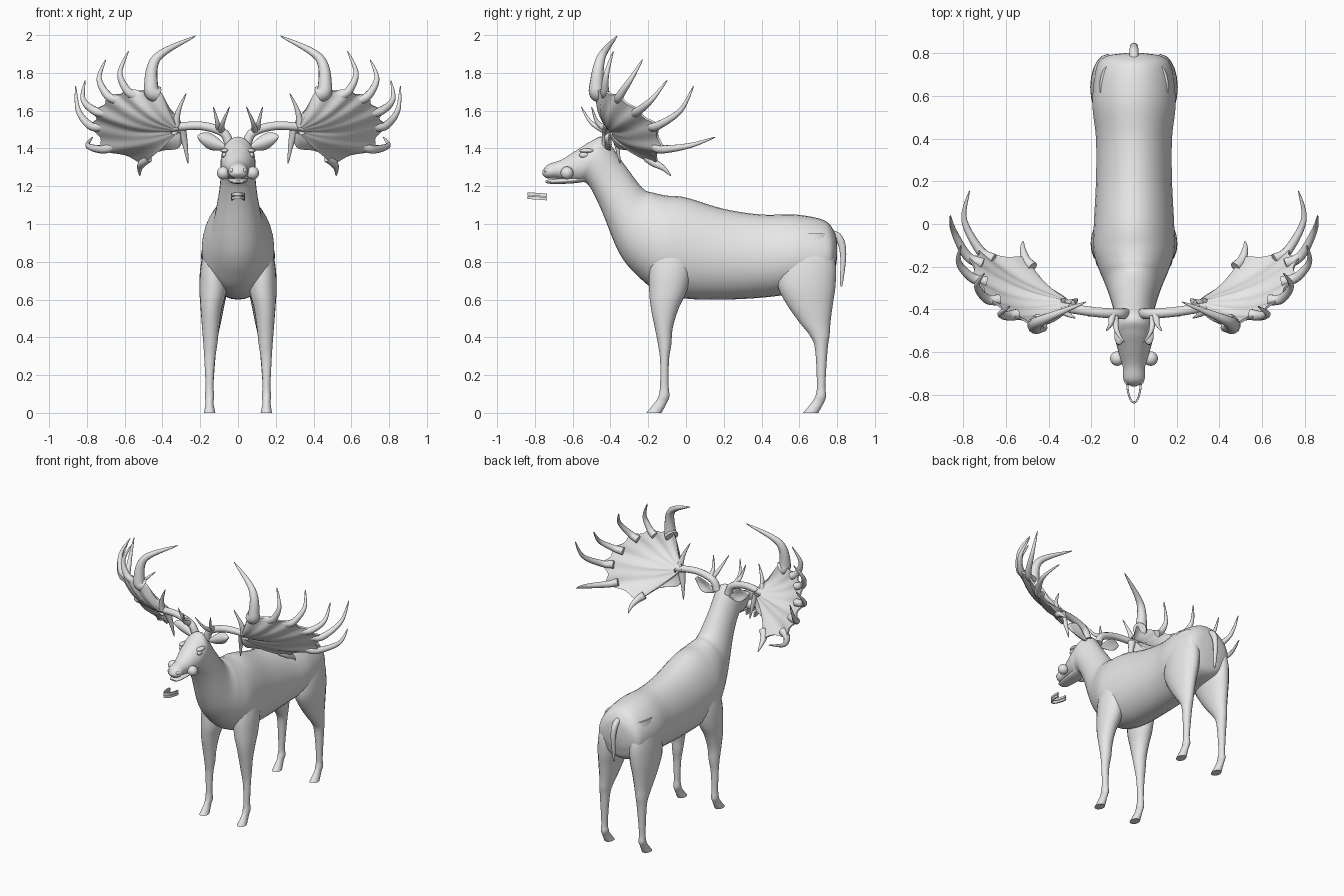
import bpy, bmesh, math
from mathutils import Vector

if "Cube" in bpy.data.objects:
    bpy.data.objects.remove(bpy.data.objects["Cube"])

hide = bpy.data.materials.new("pale grey")
hide.diffuse_color = (0.8, 0.8, 0.8, 1)
hide.use_nodes = True
hide.node_tree.nodes["Principled BSDF"].inputs["Base Color"].default_value = hide.diffuse_color


def finish(name, bm, mirror=False, angle=60):
    """Turn a bmesh into a smooth shaded part."""
    bmesh.ops.recalc_face_normals(bm, faces=bm.faces)
    me = bpy.data.meshes.new(name)
    bm.to_mesh(me)
    bm.free()
    ob = bpy.data.objects.new(name, me)
    bpy.context.collection.objects.link(ob)
    me.materials.append(hide)
    bpy.ops.object.select_all(action='DESELECT')
    bpy.context.view_layer.objects.active = ob
    ob.select_set(True)
    bpy.ops.object.shade_smooth_by_angle(angle=math.radians(angle))
    if mirror:
        ob.modifiers.new("mirror", 'MIRROR').use_mirror_merge = False


def smooth(rows, n):
    """Catmull-Rom interpolation of rows of numbers."""
    out = []
    for i in range(len(rows) - 1):
        p = [rows[max(i - 1, 0)], rows[i], rows[i + 1], rows[min(i + 2, len(rows) - 1)]]
        for s in range(n):
            t = s / n
            out.append([0.5 * (2 * b + (c - a) * t + (2 * a - 5 * b + 4 * c - d) * t * t
                               + (3 * b - a - 3 * c + d) * t ** 3) for a, b, c, d in zip(*p)])
    out.append(list(rows[-1]))
    return out


def skin(bm, rings):
    """Bridge rings of points and close both ends."""
    vs = [[bm.verts.new(p) for p in r] for r in rings]
    k = len(vs[0])
    for a, b in zip(vs, vs[1:]):
        for i in range(k):
            bm.faces.new((a[i], a[(i + 1) % k], b[(i + 1) % k], b[i]))
    bm.faces.new(vs[0])
    bm.faces.new(vs[-1][::-1])


def angles(k):
    return [2 * math.pi * i / k for i in range(k)]


def trunk(name, rows, taper):
    """Loft of ovals: top y, top z, bottom y, bottom z, half width."""
    rings = [[(w * math.cos(a) * (1 - taper * math.sin(a)),
               (ty + by) / 2 + (ty - by) / 2 * math.sin(a),
               (tz + bz) / 2 + (tz - bz) / 2 * math.sin(a)) for a in angles(32)]
             for ty, tz, by, bz, w in smooth(rows, 6)]
    bm = bmesh.new()
    skin(bm, rings)
    finish(name, bm)


def leg(name, rows, shift):
    """Loft of level ovals (z, y range, x range) ending in a shared hoof."""
    hoof = [(.15, -.137, -.092, .13, .172), (.09, -.145, -.088, .126, .175),
            (.055, -.165, -.1, .13, .172), (0, -.21, -.13, .12, .18)]
    rows = rows + [(z, a + shift, b + shift, c, d) for z, a, b, c, d in hoof]
    rings = [[((x0 + x1) / 2 + (x1 - x0) / 2 * math.cos(a),
               (y0 + y1) / 2 + (y1 - y0) / 2 * math.sin(a), max(z, 0)) for a in angles(20)]
             for z, y0, y1, x0, x1 in smooth(rows, 5)]
    bm = bmesh.new()
    skin(bm, rings)
    finish(name, bm, True)


def tube(bm, path, r0, r1=.002, power=1.0, k=12):
    """Tube along a smooth path, its radius running from r0 to r1."""
    pts = [Vector(p) for p in smooth(path, 7)]
    rings, side, last = [], None, len(pts) - 1
    for i, p in enumerate(pts):
        d = (pts[min(i + 1, last)] - pts[max(i - 1, 0)]).normalized()
        side = (d.orthogonal() if side is None else side - d * side.dot(d)).normalized()
        up = d.cross(side)
        r = r0 + (r1 - r0) * (i / last) ** power
        rings.append([p + r * (side * math.cos(a) + up * math.sin(a)) for a in angles(k)])
    skin(bm, rings)


# body, neck and head in one skin
trunk("body", [
    (.80, .90, .80, .82, .04), (.785, .96, .785, .74, .13), (.73, 1.02, .74, .66, .175),
    (.58, 1.05, .56, .63, .195), (.4, 1.05, .4, .61, .178), (.2, 1.08, .2, .60, .178),
    (0, 1.14, 0, .605, .188), (-.1, 1.15, -.14, .64, .19), (-.17, 1.165, -.24, .71, .165),
    (-.23, 1.19, -.35, .84, .128), (-.33, 1.32, -.455, 1.09, .096),
    (-.43, 1.455, -.52, 1.21, .092), (-.5, 1.44, -.57, 1.22, .088), (-.58, 1.39, -.63, 1.23, .07),
    (-.66, 1.34, -.68, 1.24, .052), (-.73, 1.315, -.735, 1.242, .048),
    (-.76, 1.28, -.76, 1.262, .012)], 0.08)
trunk("lower_jaw", [(-.5, 1.27, -.5, 1.23, .05), (-.6, 1.25, -.6, 1.215, .05),
                    (-.72, 1.236, -.72, 1.213, .038), (-.745, 1.23, -.745, 1.222, .01)], 0)

# legs with hooves
leg("front_leg", [
    (.95, -.15, .02, .08, .16), (.78, -.19, .03, .06, .197), (.65, -.195, .005, .06, .203),
    (.55, -.185, -.04, .085, .198), (.45, -.165, -.07, .1, .19), (.36, -.148, -.078, .11, .183),
    (.28, -.137, -.09, .122, .178)], 0)
leg("hind_leg", [
    (.95, .55, .74, .08, .16), (.8, .5, .79, .05, .195), (.68, .485, .792, .05, .205),
    (.58, .53, .778, .07, .2), (.48, .6, .765, .09, .19), (.41, .655, .76, .105, .185),
    (.34, .683, .75, .115, .18)], .83)

# tail
bm = bmesh.new()
tube(bm, [(0, .76, .95), (0, .81, .925), (0, .832, .84), (0, .822, .67)], .022, .005, 3)
finish("tail", bm)

# ears: cupped leaves
bm = bmesh.new()
rings = []
for i in range(17):
    t = i / 16
    h = .006 + .038 * math.sin(math.pi * t ** 1.2) ** .8 if i < 16 else .003
    x, z = .06 + .155 * t, 1.405 + .057 * t
    rings.append([(x, -.42 + .012 * math.sin(a) + 12 * (h * math.cos(a)) ** 2,
                   z + h * math.cos(a)) for a in angles(16)])
skin(bm, rings)
finish("ear", bm, True)


def ball(name, centre, size):
    bm = bmesh.new()
    bmesh.ops.create_uvsphere(bm, u_segments=24, v_segments=14, radius=1)
    bmesh.ops.scale(bm, vec=size, verts=bm.verts)
    bmesh.ops.translate(bm, vec=centre, verts=bm.verts)
    finish(name, bm, True)


# round cheek balls, eyes, brows and nostrils
ball("cheek_ball", (.078, -.63, 1.27), (.034, .034, .034))
ball("eye", (.073, -.54, 1.365), (.013, .026, .015))
ball("brow", (.07, -.525, 1.388), (.022, .04, .012))
ball("nostril", (.034, -.735, 1.283), (.011, .016, .012))

# loose horseshoe tooth rows in front of the chin
bm = bmesh.new()
for z in (1.141, 1.160):
    rings = []
    for i in range(25):
        c, s = math.cos(math.pi * i / 24), math.sin(math.pi * i / 24)
        rings.append([(c * (.032 + u), -.735 - s * (.1 + u), z + v - .008 * (1 - s))
                      for u, v in ((-.005, -.008), (.005, -.008), (.004, .008), (-.004, .008))])
    skin(bm, rings)
finish("tooth_row", bm, angle=30)

# antler beam and the small tines near the head
bm = bmesh.new()
tube(bm, [(.045, -.42, 1.42), (.08, -.42, 1.485), (.2, -.41, 1.52), (.36, -.385, 1.51)], .028, .022, .5)
tube(bm, [(.09, -.42, 1.49), (.08, -.5, 1.535), (.045, -.555, 1.62)], .02)
tube(bm, [(.10, -.42, 1.50), (.11, -.47, 1.54), (.13, -.5, 1.62)], .02)
tube(bm, [(.30, -.38, 1.50), (.28, -.365, 1.42), (.265, -.35, 1.32)], .028)
tube(bm, [(.33, -.40, 1.52), (.315, -.42, 1.6), (.275, -.44, 1.69)], .024)
finish("antler_beam", bm, True)

# large tines round the palm: root on the palm edge, bend, tip
hub = Vector((.30, -.385, 1.505))
tines = [
    ((.505, -.17, 1.325), (.52, -.12, 1.295), (.52, -.08, 1.255)),
    ((.72, -.125, 1.395), (.795, .02, 1.415), (.77, .155, 1.46)),
    ((.78, -.15, 1.52), (.845, -.03, 1.6), (.86, .04, 1.73)),
    ((.76, -.25, 1.6), (.82, -.18, 1.66), (.81, -.1, 1.76)),
    ((.69, -.35, 1.68), (.735, -.29, 1.77), (.70, -.23, 1.87)),
    ((.59, -.43, 1.71), (.625, -.42, 1.8), (.58, -.385, 1.915)),
    ((.46, -.475, 1.72), (.43, -.45, 1.88), (.225, -.365, 1.995))]
bm = bmesh.new()
for root, bend, tip in tines:
    r = .046 if root is tines[-1][0] else .026
    tube(bm, [hub.lerp(Vector(root), .85), root, bend, tip], r, power=1.7)
finish("antler_tines", bm, True)

# antler palm: a webbed fan with a notch between each pair of tines
edge = [(.29, -.37, 1.45), (.32, -.35, 1.40), (.42, -.285, 1.385)]
for i, (root, bend, tip) in enumerate(tines):
    if i:
        edge.append(tuple(hub.lerp((Vector(root) + Vector(tines[i - 1][0])) / 2, .95)))
    edge.append(root)
edge = smooth(edge + [(.405, -.46, 1.69), (.355, -.42, 1.6), (.315, -.40, 1.56)], 4)
front, back = [], []
for i, e in enumerate(edge):
    for face, grid in ((-1, front), (1, back)):
        row = []
        for j in range(1, 11):
            t = j / 10
            bow = .05 * math.sin(math.pi * t) * math.sin(math.pi * i / (len(edge) - 1))
            ripple = .004 * math.sin(i * math.pi / 4) * t
            thick = .022 * (1 - t) + .006
            row.append(hub.lerp(Vector(e), t) + Vector((.3, -.83, -.47)) * (bow + ripple + face * thick))
        grid.append(row)
bm = bmesh.new()
skin(bm, [a + b[::-1] for a, b in zip(front, back)])
finish("antler_palm", bm, True)
